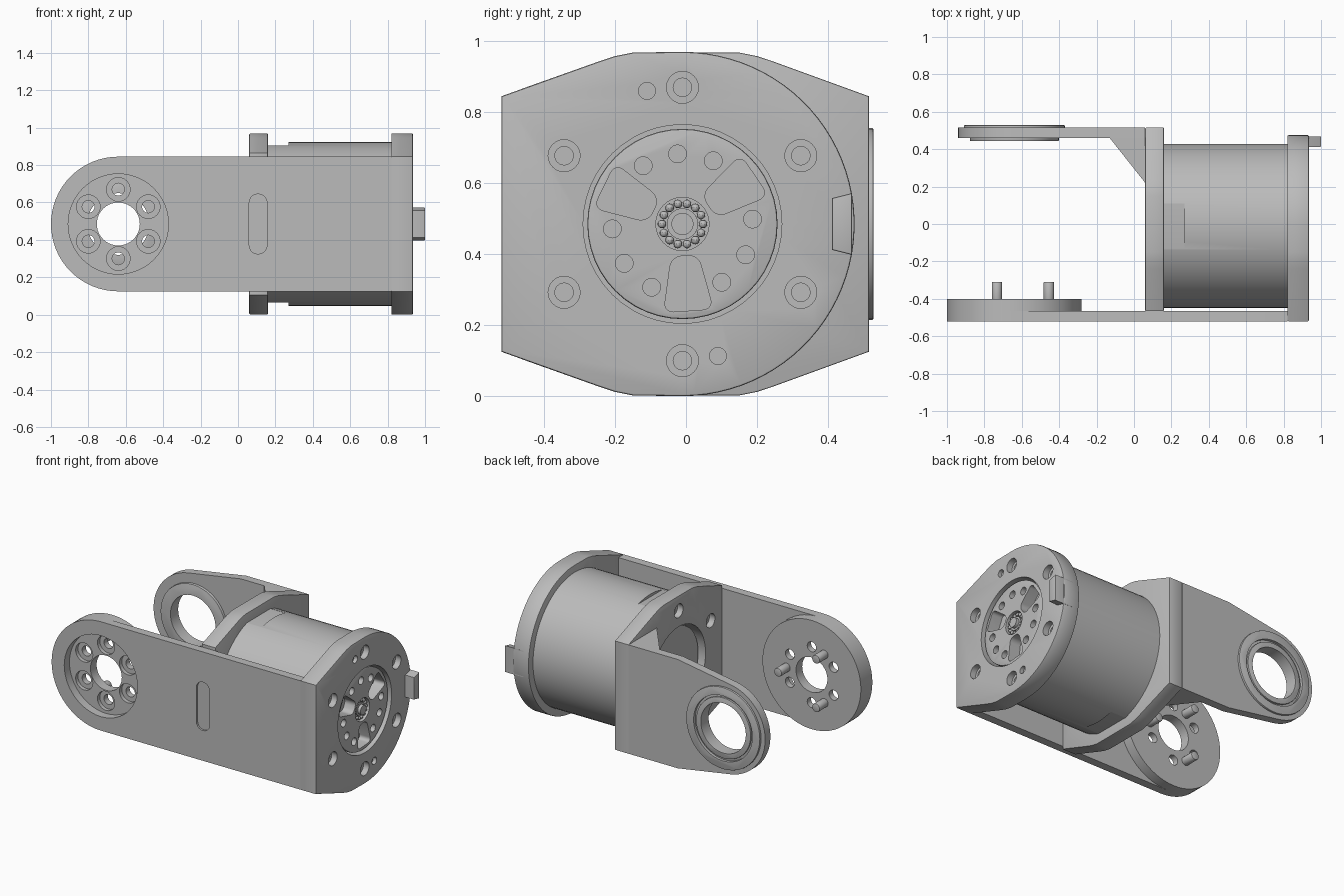
import bpy, bmesh
from math import cos, sin, tau, radians, hypot, atan2, acos
from mathutils import Vector

if "Cube" in bpy.data.objects:
    bpy.data.objects.remove(bpy.data.objects["Cube"])

grey = bpy.data.materials.new("machined grey")
grey.use_nodes = True
COLOUR = (0.5, 0.5, 0.5, 1)
grey.diffuse_color = COLOUR
grey.node_tree.nodes["Principled BSDF"].inputs["Base Color"].default_value = COLOUR

CZ = 0.485            # height of every shaft axis
MOTOR = (-0.01, CZ)   # motor axis in y, z
PIVOT = (-0.64, CZ)   # joint axis in x, z
PLACE = {"x": lambda p, t: (t, p[0], p[1]),
         "y": lambda p, t: (p[0], t, p[1]),
         "z": lambda p, t: (p[0], p[1], t)}


def arc(centre, r, start, end, n):
    """Points on an arc, angles in degrees."""
    return [(centre[0] + r * cos(a), centre[1] + r * sin(a))
            for a in (radians(start + (end - start) * i / n) for i in range(n + 1))]


def polar(centre, r, degrees):
    return arc(centre, r, degrees, degrees, 1)[0]


def prism(name, pts, axis, lo, hi, rounding=0, edge=0):
    """Extrude a profile along an axis, optionally rounding corners or cap edges."""
    bm = bmesh.new()
    low, high = ([bm.verts.new(PLACE[axis](p, t)) for p in pts] for t in (lo, hi))
    caps = [bm.faces.new(low), bm.faces.new(high)]
    n = len(pts)
    for i in range(n):
        j = (i + 1) % n
        bm.faces.new((low[i], low[j], high[j], high[i]))
    bmesh.ops.recalc_face_normals(bm, faces=bm.faces)
    rim = {e for f in caps for e in f.edges}
    if rounding:
        bmesh.ops.bevel(bm, geom=[e for e in bm.edges if e not in rim], offset=rounding,
                        segments=5, profile=0.5, affect="EDGES")
    if edge:
        bmesh.ops.bevel(bm, geom=list(rim), offset=edge, segments=2,
                        profile=0.5, affect="EDGES")
    mesh = bpy.data.meshes.new(name)
    bm.to_mesh(mesh)
    bm.free()
    ob = bpy.data.objects.new(name, mesh)
    mesh.materials.append(grey)
    bpy.context.scene.collection.objects.link(ob)
    return ob


def disc(name, centre, r, axis, lo, hi, n=48, edge=0):
    return prism(name, arc(centre, r, 0, 360, n)[:-1], axis, lo, hi, edge=edge)


def cut(target, cutter):
    """Subtract the cutter, then discard it."""
    mod = target.modifiers.new("cut", "BOOLEAN")
    mod.operation, mod.solver, mod.object = "DIFFERENCE", "EXACT", cutter
    cutter.hide_render = True
    bpy.context.view_layer.objects.active = target
    bpy.ops.object.modifier_apply(modifier=mod.name)
    bpy.data.objects.remove(cutter)


def drill(target, centre, r, axis, lo, hi, n=24):
    cut(target, disc("drill", centre, r, axis, lo, hi, n))


def box(name, x, y, z, rounding=0):
    return prism(name, [(x[0], y[0]), (x[1], y[0]), (x[1], y[1]), (x[0], y[1])],
                 "z", z[0], z[1], rounding)


def mirrored(upper):
    """Close an upper outline with its reflection about the shaft height."""
    return upper + [(a, 2 * CZ - z) for a, z in reversed(upper)]


# End plate: flat towards the front, round towards the back
outline = [(-0.52, 0.845), (-0.24, 0.945), (-0.20, 0.958), (-0.15, 0.968)]
outline += arc(MOTOR, 0.485, 90, 2, 22)
end_plate = prism("end_plate", mirrored(outline), "x", 0.82, 0.935, edge=0.006)
drill(end_plate, MOTOR, 0.28, "x", 0.7, 1, 48)
for k in range(6):
    c = polar(MOTOR, 0.385, 30 + 60 * k)
    drill(end_plate, c, 0.045, "x", 0.895, 1)
    drill(end_plate, c, 0.026, "x", 0.84, 1)
for c in ((-0.11, 0.86), (0.09, 0.113)):
    drill(end_plate, c, 0.024, "x", 0.91, 1)

# Locating key on the end plate
key = prism("locating_key", mirrored([(0.412, 0.558), (0.468, 0.572)]),
            "x", 0.86, 1.0, edge=0.004)

# Middle plate: symmetric octagon with softened corners
outline = [(-0.465, 0.865), (-0.24, 0.945), (-0.20, 0.958), (-0.15, 0.968),
           (0.15, 0.968), (0.20, 0.958), (0.24, 0.945), (0.515, 0.845)]
middle_plate = prism("middle_plate", mirrored(outline), "x", 0.06, 0.16, edge=0.004)
drill(middle_plate, MOTOR, 0.28, "x", 0, 0.3, 48)
for k in range(6):
    c = polar(MOTOR, 0.385, 30 + 60 * k)
    drill(middle_plate, c, 0.045, "x", 0, 0.1)
    drill(middle_plate, c, 0.026, "x", 0, 0.15)

# Motor body with a cable recess above and below
motor_body = disc("motor_body", MOTOR, 0.438, "x", 0.16, 0.82, 64)
for z in ((0.905, 1.1), (-0.1, 0.065)):
    cut(motor_body, box("recess", (0.1, 0.27), (-0.14, 0.11), z))
motor_back = disc("motor_back", MOTOR, 0.26, "x", 0.10, 0.16)
drill(motor_back, MOTOR, 0.07, "x", 0, 0.13)

# Rotor face with windows and bolt holes
rotor = disc("rotor_face", MOTOR, 0.268, "x", 0.82, 0.918, edge=0.006)
for k in range(3):
    turn = radians(-86 + 120 * k)
    u, v = Vector((cos(turn), sin(turn))), Vector((-sin(turn), cos(turn)))
    corners = [Vector(MOTOR) + u * a + v * b for a, b in
               ((0.09, -0.038), (0.245, -0.07), (0.245, 0.07), (0.09, 0.038))]
    cut(rotor, prism("window", corners, "x", 0.84, 1, rounding=0.028))
    for offset in (-30, 0, 30):
        drill(rotor, polar(MOTOR, 0.198, 94 + offset + 120 * k), 0.025, "x", 0.85, 1)
drill(rotor, MOTOR, 0.075, "x", 0.885, 1, 32)

# Shaft bearing: inner race, shaft and balls
disc("bearing_race", MOTOR, 0.044, "x", 0.88, 0.905, 32)
disc("shaft", MOTOR, 0.031, "x", 0.88, 0.925, 32)
bm = bmesh.new()
for k in range(14):
    y, z = polar(MOTOR, 0.058, 360 * k / 14)
    made = bmesh.ops.create_uvsphere(bm, u_segments=10, v_segments=6, radius=0.012)
    bmesh.ops.translate(bm, verts=made["verts"], vec=(0.9, y, z))
mesh = bpy.data.meshes.new("bearing_balls")
bm.to_mesh(mesh)
bm.free()
mesh.materials.append(grey)
bpy.context.scene.collection.objects.link(bpy.data.objects.new("bearing_balls", mesh))

# Front side plate with rounded end, round pocket and slot
outline = arc(PIVOT, 0.36, 90, 270, 32)
outline = [(0.82, CZ + 0.36)] + outline + [(0.82, CZ - 0.36)]
front_plate = prism("front_side_plate", outline, "y", -0.52, -0.465)
drill(front_plate, PIVOT, 0.268, "y", -0.6, -0.4, 48)
slot = prism("slot", mirrored([(0.06, 0.645), (0.155, 0.645)]), "y", -0.6, -0.508,
             rounding=0.046)
cut(front_plate, slot)

# Front joint hub with counterbored holes and drive pins
hub = disc("front_hub", PIVOT, 0.36, "y", -0.465, -0.40, 64)
drill(hub, PIVOT, 0.115, "y", -0.6, -0.3, 40)
for k in range(6):
    c = polar(PIVOT, 0.185, 30 + 60 * k)
    drill(hub, c, 0.063, "y", -0.6, -0.44)
    drill(hub, c, 0.033, "y", -0.6, -0.3)
for k in range(3):
    disc(f"drive_pin_{k + 1}", polar(PIVOT, 0.185, 120 * k), 0.028, "y", -0.42, -0.31,
         20, edge=0.004)

# Rear arm: straight near the plate, then tapering tangent to a round end
kink, r = (-0.30, CZ + 0.36), 0.30
dx, dz = kink[0] - PIVOT[0], kink[1] - PIVOT[1]
tangent = (atan2(dz, dx) + acos(r / hypot(dx, dz))) * 360 / tau
outline = [(0.06, CZ + 0.36), kink] + arc(PIVOT, r, tangent, 180, 14)[:-1]
outline += [(PIVOT[0] - r, CZ)]
rear_arm = prism("rear_arm", outline + mirrored(outline[:-1])[len(outline) - 1:],
                 "y", 0.46, 0.515)
drill(rear_arm, PIVOT, 0.22, "y", 0.4, 0.6, 48)

# Bearing rings in the rear arm
for name, outer, inner, lo, hi in (("outer_rim", 0.27, 0.215, 0.51, 0.528),
                                   ("bearing_ring", 0.238, 0.165, 0.443, 0.51),
                                   ("inner_rim", 0.2, 0.165, 0.51, 0.524)):
    ring = disc(name, PIVOT, outer, "y", lo, hi, 48, edge=0.003)
    drill(ring, PIVOT, inner, "y", 0.3, 0.7, 48)

# Gusset between rear arm and middle plate
prism("gusset", [(-0.13, 0.46), (0.06, 0.46), (0.06, 0.22)], "z", CZ - 0.36, CZ + 0.36)

# Smooth the curved faces and keep edges sharp
bpy.ops.object.select_all(action="DESELECT")
for ob in bpy.context.scene.collection.objects:
    if ob.type == "MESH":
        ob.select_set(True)
        bpy.context.view_layer.objects.active = ob
bpy.ops.object.shade_smooth_by_angle(angle=radians(30))
